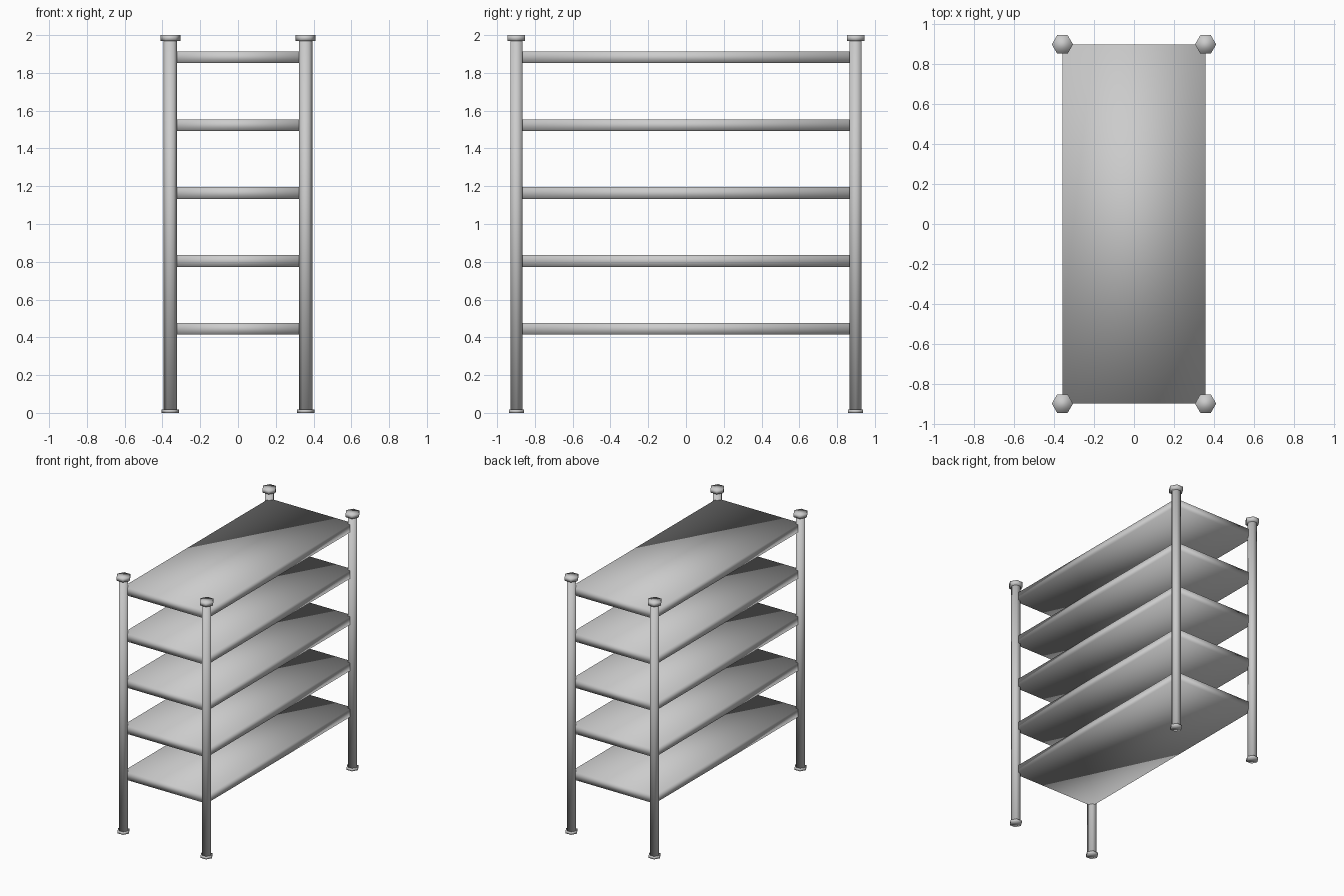
import bpy
import bmesh
from math import cos, sin, pi

if "Cube" in bpy.data.objects:
    bpy.data.objects.remove(bpy.data.objects["Cube"])


def prism(name, outline, z0, z1):
    """Smooth-shaded solid made by extruding a flat outline upwards."""
    bm = bmesh.new()
    low = [bm.verts.new((x, y, z0)) for x, y in outline]
    high = [bm.verts.new((x, y, z1)) for x, y in outline]
    n = len(outline)
    bm.faces.new(low[::-1])
    bm.faces.new(high)
    for i in range(n):
        j = (i + 1) % n
        bm.faces.new((low[i], low[j], high[j], high[i]))
    for f in bm.faces:
        f.smooth = True
    mesh = bpy.data.meshes.new(name)
    bm.to_mesh(mesh)
    bm.free()
    obj = bpy.data.objects.new(name, mesh)
    bpy.context.collection.objects.link(obj)
    return obj


def hexagon(cx, cy, r):
    """Six-sided outline with points along x."""
    return [(cx + r * cos(i * pi / 3), cy + r * sin(i * pi / 3)) for i in range(6)]


HX, HY = 0.358, 0.898

# Five shelf boards
board = [(-HX, -HY), (HX, -HY), (HX, HY), (-HX, HY)]
for i in range(5):
    z = 0.414 + 0.3593 * i
    prism(f"shelf_{i + 1}", board, z, z + 0.062)

# Four posts, each with a foot and a cap
for side, sx in (("left", -1), ("right", 1)):
    for end, sy in (("front", -1), ("back", 1)):
        x, y = sx * HX, sy * HY
        tag = f"{end}_{side}"
        prism(f"{tag}_post", hexagon(x, y, 0.036), 0.01, 1.98)
        prism(f"{tag}_foot", hexagon(x, y, 0.046), 0.0, 0.018)
        prism(f"{tag}_cap", hexagon(x, y, 0.053), 1.969, 2.0)
